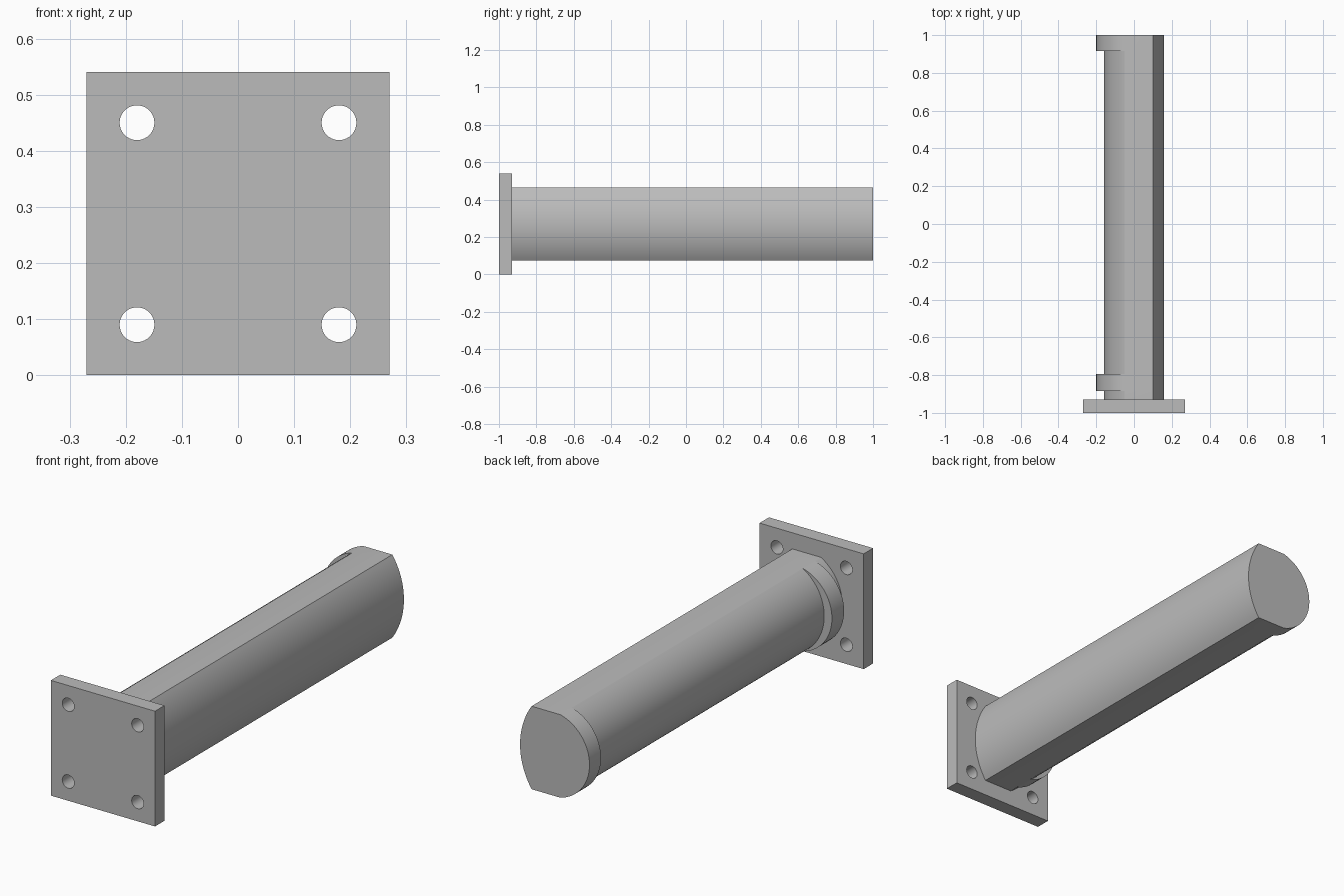
import bpy, bmesh, math

cube = bpy.data.objects.get("Cube")
if cube:
    bpy.data.objects.remove(cube, do_unlink=True)

MID_Z = 0.27      # height of the pin axis
HALF_H = 0.1945   # half height between the two flats

steel = bpy.data.materials.new("plain_grey")
steel.use_nodes = True
GREY = (0.5, 0.5, 0.5, 1)
steel.diffuse_color = GREY
steel.node_tree.nodes["Principled BSDF"].inputs["Base Color"].default_value = GREY


def finish(bm, name):
    bmesh.ops.remove_doubles(bm, verts=bm.verts, dist=1e-5)
    bmesh.ops.recalc_face_normals(bm, faces=bm.faces)
    mesh = bpy.data.meshes.new(name)
    bm.to_mesh(mesh)
    bm.free()
    obj = bpy.data.objects.new(name, mesh)
    bpy.context.collection.objects.link(obj)
    mesh.materials.append(steel)
    return obj


def smooth(obj):
    bpy.ops.object.select_all(action='DESELECT')
    obj.select_set(True)
    bpy.context.view_layer.objects.active = obj
    bpy.ops.object.shade_smooth_by_angle(angle=math.radians(32))


def arc(corner_x, bulge_x, steps=32):
    """Arc from the top flat to the bottom flat, bulging out to bulge_x."""
    sag = abs(bulge_x - corner_x)
    side = math.copysign(1, bulge_x - corner_x)
    radius = (HALF_H ** 2 + sag ** 2) / (2 * sag)
    half = math.asin(HALF_H / radius)
    points = []
    for i in range(steps + 1):
        a = half * (1 - 2 * i / steps)
        x = bulge_x - side * radius * (1 - math.cos(a))
        points.append((x, MID_Z + radius * math.sin(a)))
    return points


# Shaft: flat top and bottom, bulged sides, two raised collars on its right
right_side = arc(0.10, 0.16)
groove = right_side + arc(-0.049, -0.16)[::-1]
collar = right_side + arc(-0.049, -0.20)[::-1]
stations = [(-0.93, groove), (-0.885, groove), (-0.885, collar), (-0.795, collar),
            (-0.795, groove), (0.915, groove), (0.915, collar), (1.0, collar)]
bm = bmesh.new()
rings = [[bm.verts.new((x, y, z)) for x, z in profile] for y, profile in stations]
for a, b in zip(rings, rings[1:]):
    for i in range(len(a)):
        j = (i + 1) % len(a)
        bm.faces.new((a[i], a[j], b[j], b[i]))
bm.faces.new(rings[0])
bm.faces.new(rings[-1])
smooth(finish(bm, "shaft"))

# Square mounting plate
bm = bmesh.new()
bmesh.ops.create_cube(bm, size=1)
for v in bm.verts:
    v.co = (v.co.x * 0.54, v.co.y * 0.07 - 0.965, v.co.z * 0.54 + MID_Z)
plate = finish(bm, "mounting_plate")

# Four bolt holes
bm = bmesh.new()
for sx in (-1, 1):
    for sz in (-1, 1):
        hole = bmesh.ops.create_cone(bm, cap_ends=True, segments=40,
                                     radius1=0.031, radius2=0.031, depth=0.2)
        for v in hole["verts"]:
            x, y, z = v.co
            v.co = (sx * 0.18 + x, z - 0.965, MID_Z + sz * 0.18 + y)
cutter = finish(bm, "hole_cutter")
cutter.hide_render = True
cut = plate.modifiers.new("bolt_holes", 'BOOLEAN')
cut.operation = 'DIFFERENCE'
cut.solver = 'EXACT'
cut.object = cutter
bpy.context.view_layer.objects.active = plate
bpy.ops.object.modifier_apply(modifier=cut.name)
bpy.data.objects.remove(cutter, do_unlink=True)
smooth(plate)
